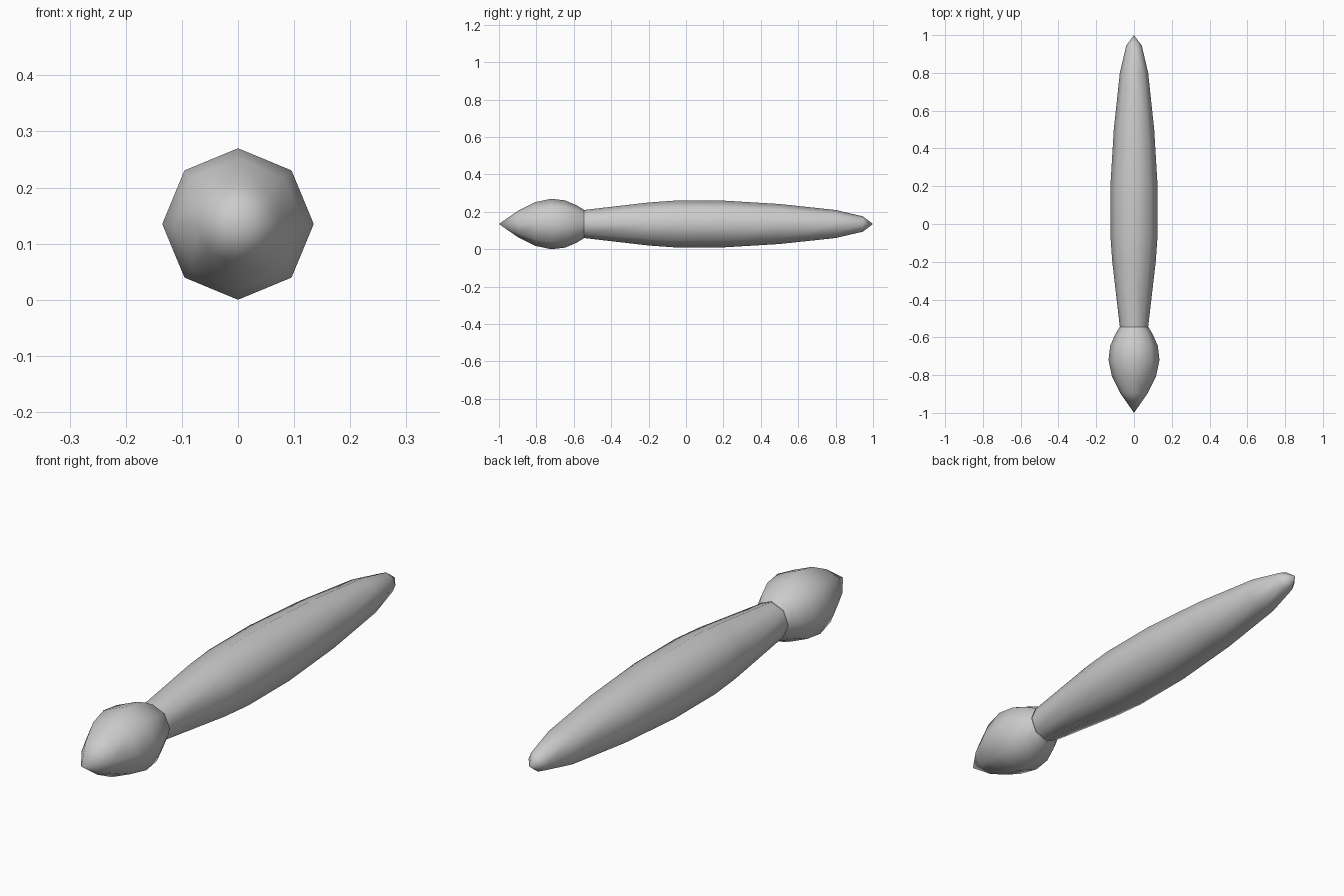
import bpy
import bmesh
from math import cos, sin, tau

cube = bpy.data.objects.get("Cube")
if cube:
    bpy.data.objects.remove(cube, do_unlink=True)

SIDES = 8
AXIS_Z = 0.135

grey = bpy.data.materials.new("light_grey")
grey.use_nodes = True
grey.diffuse_color = (0.6, 0.6, 0.6, 1)
grey.node_tree.nodes["Principled BSDF"].inputs["Base Color"].default_value = (0.6, 0.6, 0.6, 1)


def turned(name, profile):
    """Eight-sided smooth solid turned around the y axis from (y, radius) pairs."""
    bm = bmesh.new()
    rings = []
    for y, r in profile:
        count = SIDES if r else 1
        rings.append([bm.verts.new((r * cos(tau * i / SIDES), y, AXIS_Z + r * sin(tau * i / SIDES)))
                      for i in range(count)])
    for a, b in zip(rings, rings[1:]):
        for i in range(SIDES):
            j = (i + 1) % SIDES
            quad = [a[i % len(a)], a[j % len(a)], b[j % len(b)], b[i % len(b)]]
            bm.faces.new(list(dict.fromkeys(quad)))
    bmesh.ops.recalc_face_normals(bm, faces=bm.faces)
    # Outward direction is checked on the first face of the open shell
    face = bm.faces[:][0]
    centre = face.calc_center_median()
    if face.normal.x * centre.x + face.normal.z * (centre.z - AXIS_Z) < 0:
        bmesh.ops.reverse_faces(bm, faces=bm.faces)
    for f in bm.faces:
        f.smooth = True
    mesh = bpy.data.meshes.new(name)
    bm.to_mesh(mesh)
    bm.free()
    mesh.materials.append(grey)
    obj = bpy.data.objects.new(name, mesh)
    bpy.context.collection.objects.link(obj)
    return obj


# Bulb-shaped bristle tip
turned("bristles", [(-1, 0), (-0.895, 0.073), (-0.805, 0.117), (-0.72, 0.135),
                    (-0.645, 0.126), (-0.585, 0.1), (-0.545, 0.076)])

# Long swelling handle, meeting the bristles at a hard seam
turned("handle", [(-0.545, 0.075), (-0.2, 0.115), (-0.06, 0.125), (0.2, 0.125),
                  (0.5, 0.107), (0.8, 0.075), (0.945, 0.041), (1, 0)])
